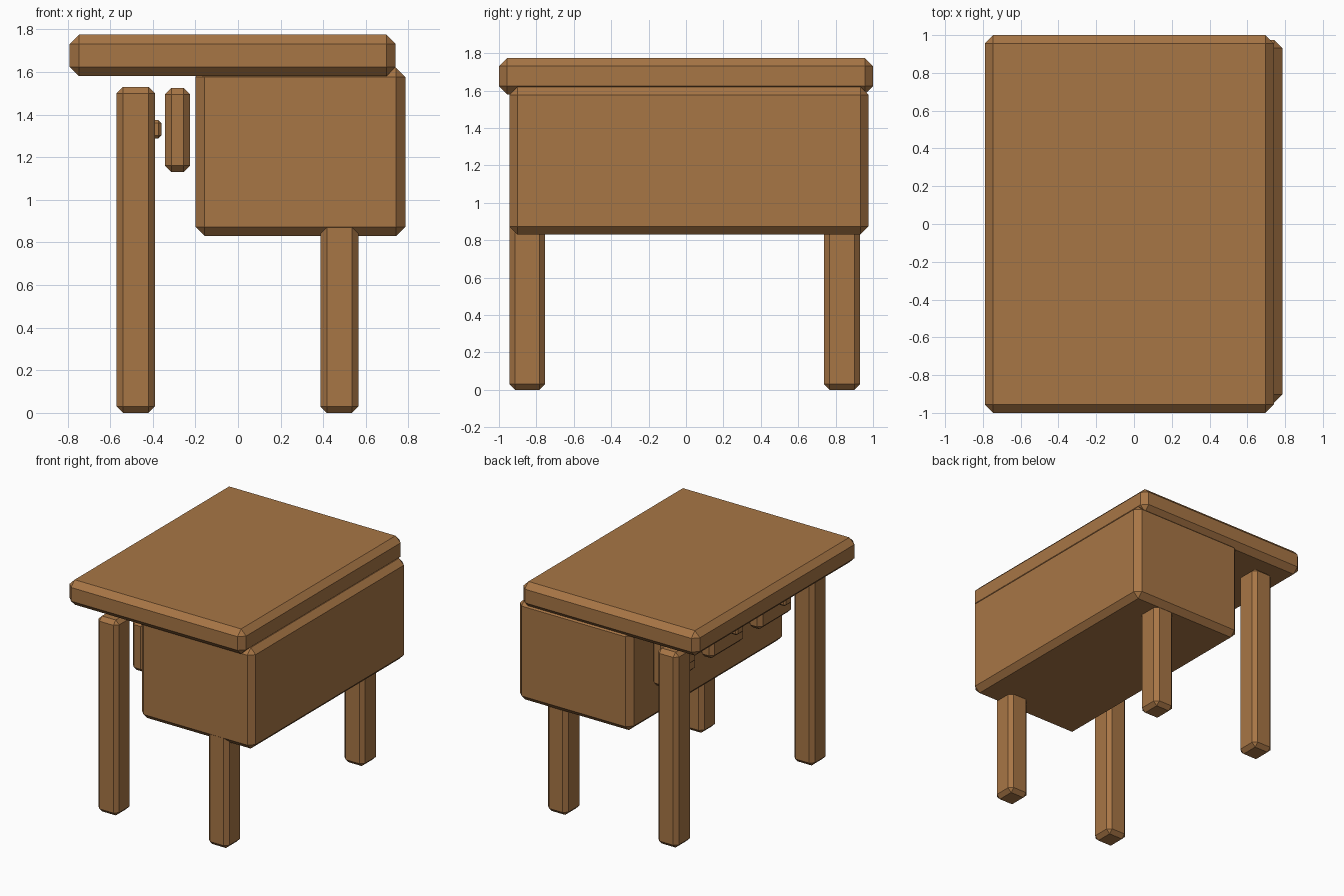
import bpy
import bmesh

default = bpy.data.objects.get("Cube")
if default:
    bpy.data.objects.remove(default, do_unlink=True)

# Single wood colour
WOOD = (0.39, 0.18, 0.06, 1.0)
wood = bpy.data.materials.new("wood_brown")
wood.use_nodes = True
wood.diffuse_color = WOOD
bsdf = wood.node_tree.nodes["Principled BSDF"]
bsdf.inputs["Base Color"].default_value = WOOD
bsdf.inputs["Roughness"].default_value = 0.8


def chamfered_box(name, xs, ys, zs, chamfer):
    """Box between the given x, y and z limits with flat chamfered edges."""
    spans = (xs, ys, zs)
    bm = bmesh.new()
    bmesh.ops.create_cube(bm, size=1)
    for v in bm.verts:
        for axis, (low, high) in enumerate(spans):
            v.co[axis] *= high - low
    bmesh.ops.bevel(bm, geom=bm.edges[:], offset=chamfer, segments=1,
                    affect='EDGES', profile=0.5)
    mesh = bpy.data.meshes.new(name)
    bm.to_mesh(mesh)
    bm.free()
    mesh.materials.append(wood)
    obj = bpy.data.objects.new(name, mesh)
    obj.location = [(low + high) / 2 for low, high in spans]
    bpy.context.collection.objects.link(obj)
    return obj


# Top board and the cabinet below it
chamfered_box("tabletop", (-0.79, 0.74), (-1.0, 1.0), (1.58, 1.775), 0.044)
chamfered_box("cabinet", (-0.2, 0.785), (-0.945, 0.975), (0.83, 1.62), 0.043)

# Four legs
for side, xs in (("right", (-0.57, -0.39)), ("left", (0.387, 0.565))):
    for end, ys in (("front", (-0.943, -0.753)), ("back", (0.737, 0.93))):
        chamfered_box(f"{end}_{side}_leg", xs, ys, (0.0, 1.53), 0.03)

# Row of drawer fronts with a knob before each
for label, y in (("back", 0.555), ("middle", -0.04), ("front", -0.635)):
    chamfered_box(f"{label}_drawer_front", (-0.343, -0.225),
                  (y - 0.205, y + 0.205), (1.13, 1.525), 0.03)
    chamfered_box(f"{label}_drawer_knob", (-0.445, -0.36),
                  (y - 0.045, y + 0.045), (1.287, 1.375), 0.014)
